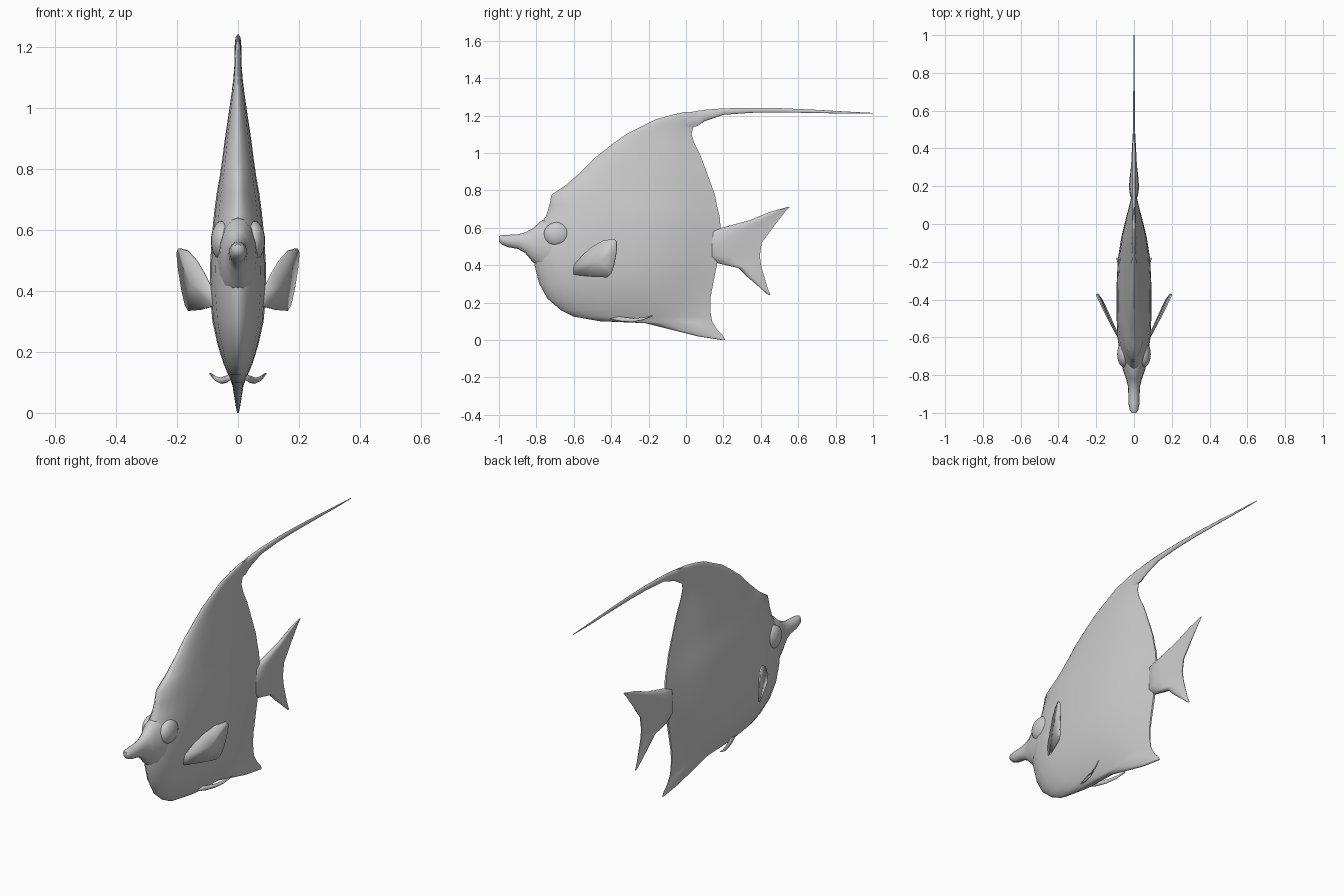
import bpy, bmesh, math


def make(name, verts, faces, angle=50):
    me = bpy.data.meshes.new(name)
    me.from_pydata(verts, [], faces)
    bm = bmesh.new()
    bm.from_mesh(me)
    bmesh.ops.recalc_face_normals(bm, faces=bm.faces)
    bm.to_mesh(me)
    bm.free()
    ob = bpy.data.objects.new(name, me)
    bpy.context.collection.objects.link(ob)
    bpy.ops.object.select_all(action='DESELECT')
    ob.select_set(True)
    bpy.context.view_layer.objects.active = ob
    bpy.ops.object.shade_smooth_by_angle(angle=math.radians(angle))
    return ob


def loft(name, rings, angle=50):
    n = len(rings[0])
    verts = [p for r in rings for p in r]
    faces = [(i * n + j, i * n + (j + 1) % n, (i + 1) * n + (j + 1) % n, (i + 1) * n + j)
             for i in range(len(rings) - 1) for j in range(n)]
    faces += [tuple(range(n)), tuple(range(len(verts) - n, len(verts)))]
    return make(name, verts, faces, angle)


def blade(name, levels, section):
    """Stack of horizontal lens sections: (z, front y, rear y, half width)."""
    rings = []
    for z, a, b, w in levels:
        right = [(w * s, a + (b - a) * t, z) for t, s in section]
        left = [(-x, y, z) for x, y, z in reversed(right)]
        rings.append(right + left)
    return loft(name, rings, 60)


def tube(name, stations, n=14):
    """Elliptical sections along y: (y, centre z, half height, half width)."""
    return loft(name, [[(w * math.cos(k * math.tau / n), y, z + h * math.sin(k * math.tau / n))
                        for k in range(n)] for y, z, h, w in stations], 60)


# body with dorsal and anal fins
blade("body", [
    (0, .19, .21, .003), (.02, .06, .20, .007), (.05, -.06, .17, .012),
    (.09, -.22, .145, .018), (.1, -.46, .14, .022), (.125, -.6, .135, .032),
    (.16, -.67, .13, .047), (.22, -.74, .13, .066), (.3, -.785, .145, .084),
    (.4, -.81, .165, .093), (.5, -.82, .18, .091), (.6, -.79, .185, .084),
    (.66, -.75, .18, .078), (.72, -.73, .165, .070), (.775, -.72, .155, .060),
    (.83, -.64, .135, .052), (.9, -.56, .11, .043), (.98, -.48, .08, .031),
    (1.05, -.39, .045, .021), (1.1, -.32, .03, .015), (1.14, -.24, .04, .012),
    (1.18, -.16, .08, .011), (1.205, -.07, .16, .010), (1.22, .0, .2, .006)],
    [(0, .06), (.02, .3), (.06, .58), (.12, .8), (.22, .95), (.35, 1), (.5, .99),
     (.64, .92), (.75, .74), (.84, .5), (.92, .27), (1, .06)])

# long trailing filament of the dorsal fin
tube("dorsal_filament", [
    (-.03, 1.17, .04, .008), (.06, 1.184, .043, .011), (.1, 1.2, .032, .011),
    (.2, 1.221, .018, .010), (.35, 1.228, .014, .008), (.5, 1.228, .012, .006),
    (.7, 1.222, .009, .004), (.85, 1.216, .006, .003), (1, 1.212, .002, .002)], 10)

# snout
tube("snout", [
    (-1, .54, .015, .012), (-.985, .535, .025, .023), (-.95, .529, .033, .029),
    (-.9, .526, .039, .030), (-.86, .52, .055, .032), (-.82, .507, .09, .042),
    (-.77, .51, .13, .060), (-.7, .5, .15, .070)], 16)

# forked tail
blade("tail_fin", [
    (.24, .44, .452, .003), (.28, .395, .435, .008), (.34, .325, .418, .012),
    (.385, .28, .405, .016), (.41, .17, .40, .019), (.45, .12, .395, .025),
    (.52, .12, .405, .027), (.58, .12, .45, .023), (.6, .19, .463, .018),
    (.64, .34, .495, .012), (.685, .45, .53, .007), (.71, .54, .553, .003)],
    [(0, .2), (.1, .75), (.25, 1), (.45, .85), (.65, .55), (.85, .25), (1, .1)])

for side, s in (("right", 1), ("left", -1)):
    # eye bulge on the head
    bpy.ops.mesh.primitive_uv_sphere_add(segments=20, ring_count=12, radius=1,
                                         location=(s * .052, -.69, .565))
    eye = bpy.context.object
    eye.name = side + "_eye_bulge"
    eye.scale = (.037, .07, .065)
    bpy.ops.object.shade_smooth()

    # pectoral fin, swept out and back
    outline = [(-.6, .35), (-.6, .4), (-.55, .455), (-.5, .5), (-.44, .533), (-.385, .54),
               (-.37, .525), (-.372, .47), (-.385, .4), (-.4, .355), (-.42, .335), (-.5, .338)]
    rim = [(s * (.083 + (y + .6) * .46 + .08 * (z - .4)), y, z) for y, z in outline]
    mid = (s * .152, -.46, .42)
    n = len(rim)
    fin = make(side + "_pectoral_fin", rim + [mid], [(i, (i + 1) % n, n) for i in range(n)])
    sol = fin.modifiers.new("thickness", 'SOLIDIFY')
    sol.thickness, sol.offset = .008, 0

    # pelvic fin, a thin curved blade under the belly
    low = [(.015, -.43, .118), (.04, -.35, .1), (.055, -.29, .096), (.075, -.235, .106), (.092, -.18, .127)]
    high = [(.015, -.40, .13), (.035, -.34, .122), (.055, -.28, .115), (.073, -.225, .12), (.09, -.178, .131)]
    pts = [(s * x, y, z) for x, y, z in low + high]
    fin = make(side + "_pelvic_fin", pts, [(i, i + 1, i + 6, i + 5) for i in range(4)])
    sol = fin.modifiers.new("thickness", 'SOLIDIFY')
    sol.thickness, sol.offset = .006, 0
